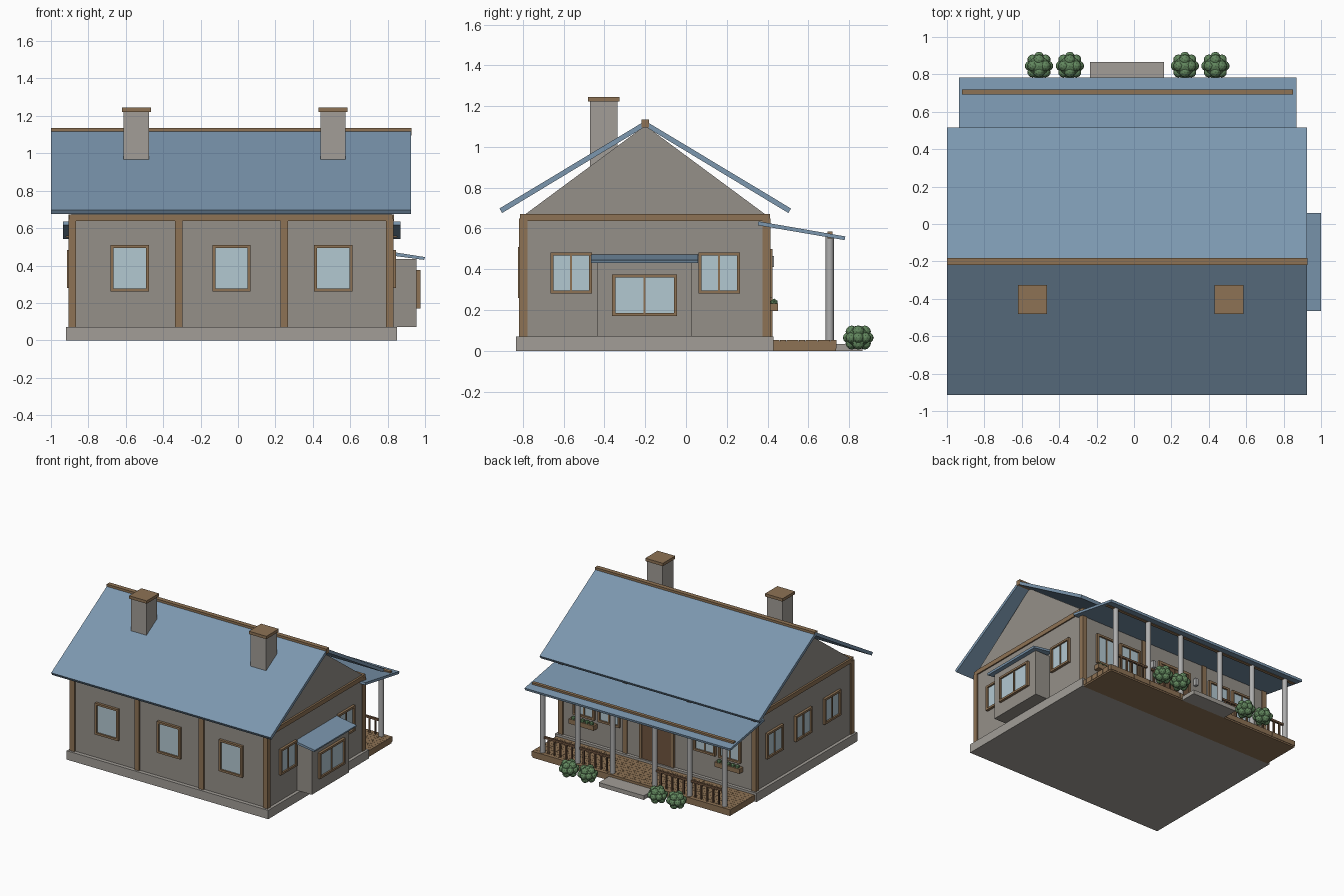
import bpy, bmesh, math
from mathutils import Matrix, Vector

if "Cube" in bpy.data.objects:
    bpy.data.objects.remove(bpy.data.objects["Cube"])

CX, CY = -0.035, -0.2          # house centre line


def mat(name, r, g, b):
    m = bpy.data.materials.new(name)
    m.diffuse_color = (r, g, b, 1)
    m.use_nodes = True
    m.node_tree.nodes["Principled BSDF"].inputs["Base Color"].default_value = m.diffuse_color
    return m


WALL = mat("plaster", 0.30, 0.28, 0.25)
STONE = mat("stone", 0.36, 0.34, 0.31)
WOOD = mat("wood", 0.27, 0.17, 0.09)
DARK = mat("dark_wood", 0.16, 0.09, 0.05)
ROOF = mat("roof_blue", 0.20, 0.31, 0.43)
GLASS = mat("glass", 0.45, 0.58, 0.64)
PALE = mat("pale_column", 0.42, 0.42, 0.42)
LEAF = mat("leaf", 0.12, 0.24, 0.11)


def finish(name, bm, material):
    bmesh.ops.recalc_face_normals(bm, faces=bm.faces)
    me = bpy.data.meshes.new(name)
    bm.to_mesh(me)
    bm.free()
    me.materials.append(material)
    ob = bpy.data.objects.new(name, me)
    bpy.context.collection.objects.link(ob)
    return ob


def boxes(name, specs, material):
    """One object from boxes given as (x0, x1, y0, y1, z0, z1)."""
    bm = bmesh.new()
    for x0, x1, y0, y1, z0, z1 in specs:
        m = Matrix.Translation(((x0 + x1) / 2, (y0 + y1) / 2, (z0 + z1) / 2))
        m = m @ Matrix.Diagonal((x1 - x0, y1 - y0, z1 - z0, 1))
        bmesh.ops.create_cube(bm, size=1, matrix=m)
    return finish(name, bm, material)


def prism(name, pts, a, b, axis, material):
    """Extrude a profile: (y, z) points along x, or (x, z) points along y."""
    bm = bmesh.new()
    place = (lambda p: (a, p[0], p[1])) if axis == "x" else (lambda p: (p[0], a, p[1]))
    f = bm.faces.new([bm.verts.new(place(p)) for p in pts])
    ext = bmesh.ops.extrude_face_region(bm, geom=[f])
    step = Vector((b - a, 0, 0)) if axis == "x" else Vector((0, b - a, 0))
    bmesh.ops.translate(bm, vec=step, verts=[v for v in ext["geom"] if isinstance(v, bmesh.types.BMVert)])
    return finish(name, bm, material)


def window(name, side, u, w, z0, z1, face, mullion=False):
    """Framed window on a wall; u runs along the wall, face is the wall plane."""
    sign = -1 if side in ("front", "left") else 1
    t = 0.016

    def slab(u0, u1, za, zb, depth):
        d0, d1 = sorted((face - sign * 0.01, face + sign * depth))
        return (u0, u1, d0, d1, za, zb) if side in ("front", "back") else (d0, d1, u0, u1, za, zb)

    l, r = u - w / 2, u + w / 2
    bars = [slab(l, l + t, z0, z1, 0.02), slab(r - t, r, z0, z1, 0.02),
            slab(l + t, r - t, z0, z0 + t, 0.02), slab(l + t, r - t, z1 - t, z1, 0.02)]
    if mullion:
        bars.append(slab(u - 0.005, u + 0.005, z0 + t, z1 - t, 0.014))
    boxes(name + "_frame", bars, WOOD)
    boxes(name + "_glass", [slab(l + t, r - t, z0 + t, z1 - t, 0.007)], GLASS)


# House body
X0, X1, Y0, Y1 = -0.895, 0.825, -0.805, 0.405
boxes("foundation", [(-0.92, 0.85, -0.835, 0.43, 0, 0.07)], STONE)
boxes("walls", [(X0, X1, Y0, Y1, 0.07, 0.66)], WALL)
prism("gable", [(Y0 + 0.01, 0.665), (Y1 - 0.01, 0.665), (CY, 1.105)], X0 + 0.005, X1 - 0.005, "x", WALL)

# Timber posts and wall-top beams
posts = []
for px in (-0.885, -0.318, 0.248, 0.812):
    for py in (-0.798, 0.395):
        posts.append((px - 0.02, px + 0.02, py - 0.02, py + 0.02, 0.07, 0.65))
boxes("timber_posts", posts, WOOD)
boxes("top_beams", [(-0.9, 0.83, -0.815, -0.78, 0.637, 0.672), (-0.9, 0.83, 0.38, 0.412, 0.637, 0.672),
                    (-0.905, -0.87, -0.78, 0.38, 0.637, 0.672), (0.80, 0.835, -0.78, 0.38, 0.637, 0.672)], WOOD)

# Main roof
for label, s in (("front", -1), ("back", 1)):
    prism("roof_" + label, [(CY, 1.128), (CY + s * 0.715, 0.698), (CY + s * 0.702, 0.676), (CY, 1.100)],
          -1.0, 0.925, "x", ROOF)
boxes("ridge_beam", [(-1.0, 0.928, CY - 0.018, CY + 0.018, 1.095, 1.135)], WOOD)

# Chimneys
for i, cx in enumerate((-0.543, 0.508)):
    boxes(f"chimney_{i}", [(cx - 0.068, cx + 0.068, -0.47, -0.335, 0.9, 1.228)], STONE)
    boxes(f"chimney_cap_{i}", [(cx - 0.077, cx + 0.077, -0.48, -0.325, 1.222, 1.245)], WOOD)

# Bay on the right side
boxes("bay", [(0.80, 0.955, -0.437, 0.03, 0.07, 0.435)], WALL)
prism("bay_roof", [(0.81, 0.455), (0.995, 0.430), (1.0, 0.445), (0.81, 0.475)], -0.465, 0.06, "y", ROOF)
window("bay_window", "right", -0.203, 0.32, 0.17, 0.375, 0.955, True)

# Windows
for i, wx in enumerate((-0.578, -0.035, 0.51)):
    window(f"front_window_{i}", "front", wx, 0.205, 0.26, 0.51, Y0)
for i, wy in enumerate((-0.563, 0.163)):
    window(f"right_window_{i}", "right", wy, 0.205, 0.28, 0.483, X1, True)
for i, wy in enumerate((-0.54, -0.18, 0.18)):
    window(f"left_window_{i}", "left", wy, 0.205, 0.28, 0.483, X0, True)
for i, d in enumerate((-0.64, -0.42, 0.42, 0.64)):
    window(f"back_window_{i}", "back", CX + d, 0.19, 0.26, 0.5, Y1, True)

# Double door and wall lamps on the porch side
boxes("doors", [(CX - 0.13, CX - 0.004, 0.39, 0.418, 0.07, 0.47),
                (CX + 0.004, CX + 0.13, 0.39, 0.418, 0.07, 0.47)], DARK)
boxes("door_frame", [(CX - 0.15, CX - 0.13, 0.39, 0.424, 0.07, 0.49), (CX + 0.13, CX + 0.15, 0.39, 0.424, 0.07, 0.49),
                     (CX - 0.13, CX + 0.13, 0.39, 0.424, 0.47, 0.49)], WOOD)
boxes("wall_lamps", [(CX + s * 0.2 - 0.012, CX + s * 0.2 + 0.012, 0.4, 0.432, 0.41, 0.465) for s in (-1, 1)], PALE)


def balls(name, specs, sub=1):
    """Leafy clump from (x, y, z, radius) icospheres."""
    bm = bmesh.new()
    for x, y, z, r in specs:
        bmesh.ops.create_icosphere(bm, subdivisions=sub, radius=r, matrix=Matrix.Translation((x, y, z)))
    return finish(name, bm, LEAF)


# Flower boxes
for i, s in enumerate((-1, 1)):
    fx = CX + s * 0.64
    boxes(f"flower_box_{i}", [(fx - 0.11, fx + 0.11, 0.4, 0.452, 0.195, 0.232)], WOOD)
    balls(f"flower_plants_{i}", [(fx + k * 0.04, 0.432, 0.236, 0.02) for k in (-2, -1, 0, 1, 2)])

# Porch deck of staggered planks
planks = []
for row in range(10):
    y = 0.43 + row * 0.031
    cuts = [-0.905] + [-0.905 + 0.145 * (k + 0.5 * (row % 2)) for k in range(1, 12)] + [0.84]
    for a, b in zip(cuts, cuts[1:]):
        planks.append((a, b - 0.002, y, y + 0.0295, 0.012, 0.052))
boxes("porch_planks", planks, WOOD)
boxes("porch_base", [(-0.9, 0.835, 0.43, 0.735, 0, 0.045)], WOOD)
boxes("step", [(-0.235, 0.16, 0.735, 0.865, 0, 0.033)], STONE)

# Porch columns
offsets = (-0.80, -0.49, -0.185, 0.185, 0.49, 0.80)
bm = bmesh.new()
for d in offsets:
    bmesh.ops.create_cone(bm, cap_ends=True, segments=12, radius1=0.02, radius2=0.02, depth=0.52,
                          matrix=Matrix.Translation((CX + d, 0.705, 0.31)))
columns = finish("porch_columns", bm, PALE)
bpy.context.view_layer.objects.active = columns
columns.select_set(True)
bpy.ops.object.shade_smooth_by_angle(angle=math.radians(35))

# Porch railings, open at the step
rails = []
for k in (0, 1, 3, 4):
    a, b = CX + offsets[k], CX + offsets[k + 1]
    rails.append((a, b, 0.697, 0.713, 0.165, 0.181))
    rails += [(a + (b - a) * j / 6 - 0.006, a + (b - a) * j / 6 + 0.006, 0.699, 0.711, 0.05, 0.17) for j in range(1, 6)]
boxes("porch_railing", rails, DARK)

# Porch roof and its beam
prism("porch_roof", [(0.355, 0.635), (0.782, 0.561), (0.778, 0.543), (0.352, 0.616)], -0.935, 0.87, "x", ROOF)
boxes("porch_beam", [(-0.92, 0.85, 0.693, 0.719, 0.55, 0.586)], WOOD)

# Round bushes beside the step
for i, bx in enumerate((-0.508, -0.343, 0.272, 0.435)):
    lobes = [(bx, 0.845, 0.066, 0.059)]
    for k in range(8):
        a = k * math.pi / 4
        lobes.append((bx + 0.049 * math.cos(a), 0.845 + 0.049 * math.sin(a), 0.064, 0.027))
        if k % 2 == 0:
            for z in (0.036, 0.094):
                lobes.append((bx + 0.032 * math.cos(a), 0.845 + 0.032 * math.sin(a), z, 0.03))
    balls(f"bush_{i}", lobes, 2)
